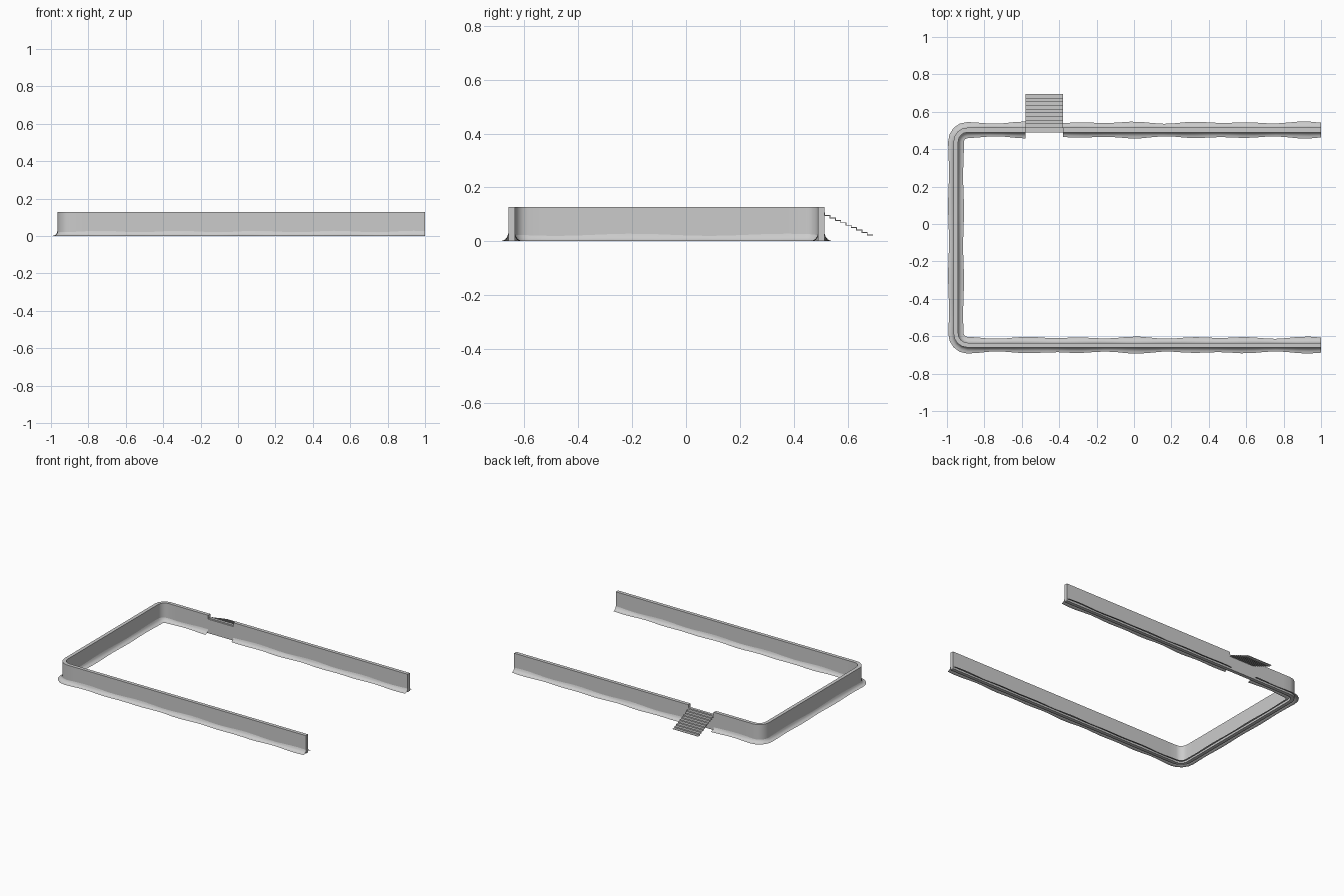
import bpy, bmesh, math
from mathutils import Vector

if "Cube" in bpy.data.objects:
    bpy.data.objects.remove(bpy.data.objects["Cube"])

stone = bpy.data.materials.new("pale grey stone")
stone.use_nodes = True
GREY = (0.6, 0.6, 0.6, 1)
stone.diffuse_color = GREY
stone.node_tree.nodes["Principled BSDF"].inputs["Base Color"].default_value = GREY

INNER, OUTER, HEIGHT, NOTCH_Z = 0.05, 0.075, 0.128, 0.1
FRONT, BACK, LEFT, OPEN_END = -0.585, 0.44, -0.89, 1.0   # corner centre lines
GAP = (-0.58, -0.38)                                     # stair opening


def make(name, bm, smooth=False):
    bmesh.ops.recalc_face_normals(bm, faces=bm.faces)
    mesh = bpy.data.meshes.new(name)
    bm.to_mesh(mesh)
    bm.free()
    mesh.materials.append(stone)
    ob = bpy.data.objects.new(name, mesh)
    bpy.context.collection.objects.link(ob)
    if smooth:
        bpy.ops.object.select_all(action='DESELECT')
        ob.select_set(True)
        bpy.context.view_layer.objects.active = ob
        bpy.ops.object.shade_smooth_by_angle(angle=math.radians(40))
    return ob


def loft(bm, sections, closed):
    rows = [[bm.verts.new(p) for p in s] for s in sections]
    n = len(rows[0])
    for a, b in zip(rows, rows[1:]):
        for i in range(n if closed else n - 1):
            j = (i + 1) % n
            bm.faces.new((a[i], a[j], b[j], b[i]))
    if closed:
        bm.faces.new(rows[0])
        bm.faces.new(rows[-1][::-1])


def straight(a, b, normal, step=0.06):
    a, b = Vector(a), Vector(b)
    n = max(1, round((b - a).length / step))
    return [(a.lerp(b, i / n), Vector(normal)) for i in range(n + 1)]


def corner(centre, start, end, n=4):
    out = []
    for i in range(1, n):
        t = math.radians(start + (end - start) * i / n)
        out.append((Vector(centre), Vector((math.cos(t), math.sin(t)))))
    return out


# Path stations (base point, outward normal) around the open U
before_gap = (straight((OPEN_END, FRONT), (LEFT, FRONT), (0, -1))
              + corner((LEFT, FRONT), 270, 180)
              + straight((LEFT, FRONT), (LEFT, BACK), (-1, 0))
              + corner((LEFT, BACK), 180, 90)
              + straight((LEFT, BACK), (GAP[0], BACK), (0, 1)))
in_gap = straight((GAP[0], BACK), (GAP[1], BACK), (0, 1), 0.2)
after_gap = straight((GAP[1], BACK), (OPEN_END, BACK), (0, 1))


def at(station, offset, z):
    p = station[0] + station[1] * offset
    return (p.x, p.y, z)


# Wall, lowered where the stairs pass over it
def wall_section(s, top):
    return [at(s, INNER, 0), at(s, OUTER, 0), at(s, OUTER, top), at(s, INNER, top)]


bm = bmesh.new()
loft(bm, [wall_section(s, top) for run, top in
          ((before_gap, HEIGHT), (in_gap, NOTCH_Z), (after_gap, HEIGHT)) for s in run], True)
make("wall", bm, True)


# Wavy coved banks along the foot of the wall
def bank_section(s, base, side):
    p = s[0] + s[1] * base
    wave = math.sin(21 * p.x + 1.3) + 0.6 * math.sin(13 * p.x + 17 * p.y)
    width = 0.027 + 0.004 * wave
    height = 0.024 + 0.004 * math.sin(15 * p.x + 11 * p.y + side)
    cove = ((0, 1), (0.12, 0.6), (0.35, 0.25), (0.65, 0.08), (1, 0))
    return [at(s, base + side * u * width, v * height) for u, v in cove]


for name, base, side in (("outer_bank", OUTER, 1), ("inner_bank", INNER, -1)):
    bm = bmesh.new()
    for run in (before_gap, after_gap):
        loft(bm, [bank_section(s, base, side) for s in run], False)
    # point the bank surface upwards
    ob = make(name, bm, True)
    if sum(f.normal.z for f in ob.data.polygons) < 0:
        ob.data.flip_normals()

# Stairs: a thin folded ribbon of treads and risers
STEPS, TREAD, RISE, THICK = 10, 0.0197, 0.009, 0.003
upper = []
for i in range(STEPS):
    y, z = 0.497 + i * TREAD, 0.106 - i * RISE
    upper += [(y, z), (y + TREAD, z)]
lower = [(y - (THICK if 0 < i < len(upper) - 1 else 0), z - THICK)
         for i, (y, z) in enumerate(upper)]
outline = upper + lower[::-1]
bm = bmesh.new()
loft(bm, [[(x, y, z) for y, z in outline] for x in GAP], True)
make("stairs", bm)
